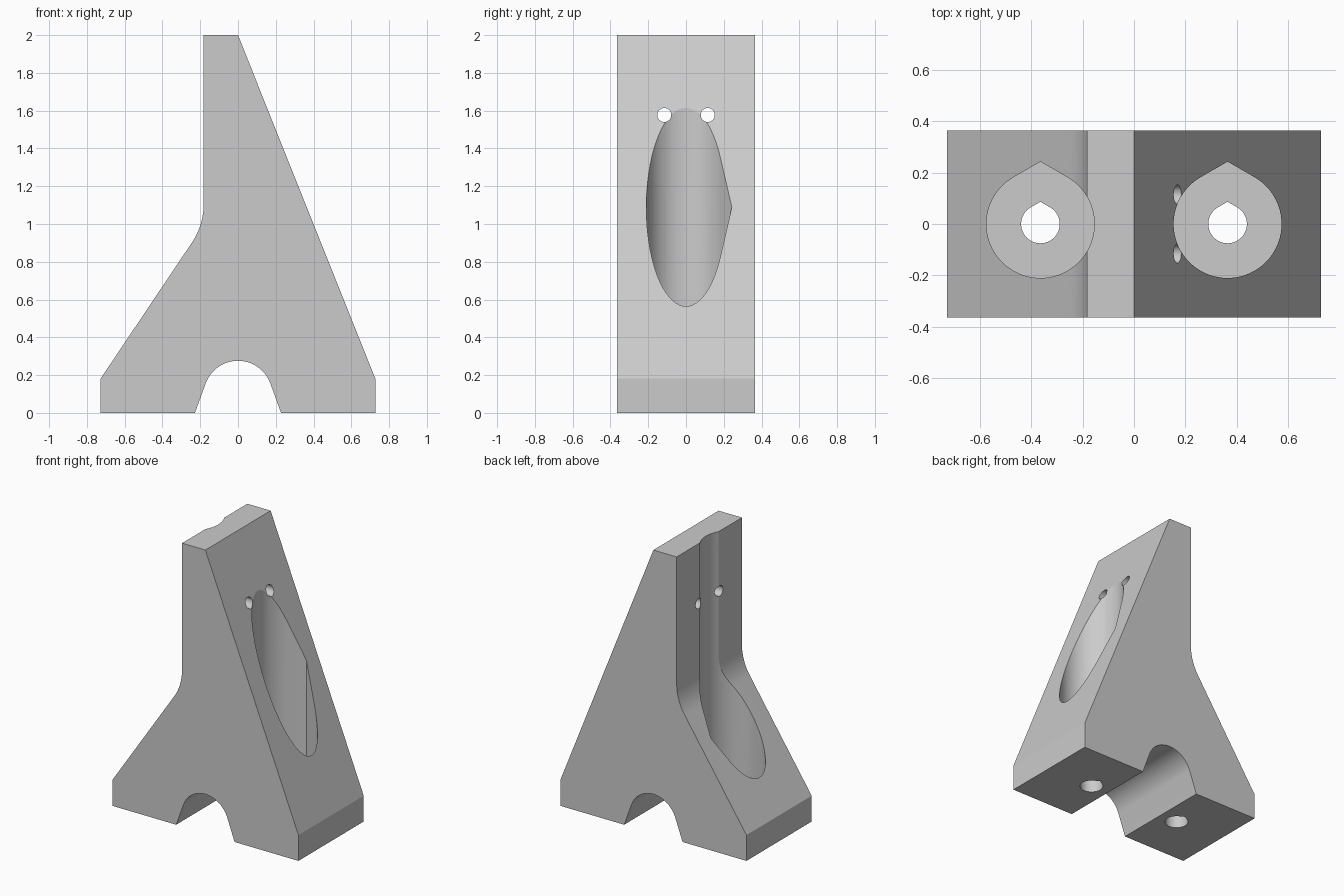
import bpy, bmesh, math
from mathutils import Vector

old = bpy.data.objects.get("Cube")
if old:
    bpy.data.objects.remove(old, do_unlink=True)

grey = bpy.data.materials.new("light grey")
grey.use_nodes = True
colour = (0.6, 0.6, 0.6, 1)
grey.diffuse_color = colour
grey.node_tree.nodes["Principled BSDF"].inputs["Base Color"].default_value = colour


def prism(name, outline, offset):
    """Extrude a closed 3D outline along an offset vector."""
    bm = bmesh.new()
    face = bm.faces.new([bm.verts.new(p) for p in outline])
    ext = bmesh.ops.extrude_face_region(bm, geom=[face])
    verts = [g for g in ext["geom"] if isinstance(g, bmesh.types.BMVert)]
    bmesh.ops.translate(bm, verts=verts, vec=Vector(offset))
    bmesh.ops.recalc_face_normals(bm, faces=bm.faces)
    mesh = bpy.data.meshes.new(name)
    bm.to_mesh(mesh)
    bm.free()
    mesh.materials.append(grey)
    obj = bpy.data.objects.new(name, mesh)
    bpy.context.collection.objects.link(obj)
    return obj


def arc(cx, cy, r, start, end, steps):
    """Points on an arc, angles in degrees."""
    angles = [math.radians(start + (end - start) * i / steps) for i in range(steps + 1)]
    return [(cx + r * math.cos(a), cy + r * math.sin(a)) for a in angles]


def teardrop(name, x, r, bottom, top):
    """Vertical round cutter with a pointed back."""
    points = arc(x, 0, r, 120, 420, 60) + [(x, r / math.cos(math.radians(30)))]
    return prism(name, [(px, py, bottom) for px, py in points], (0, 0, top - bottom))


HALF_W, HALF_D, FOOT, WALL = 0.727, 0.364, 0.182, 0.182

# Side profile: arch, feet, straight slope, upright wall and filleted slope
arch = arc(0, 0.094, 0.182, 160, 20, 32)
lean = math.atan(1.49)
turn = math.pi / 2 - lean
radius = 0.364
corner_z = FOOT + (HALF_W - WALL) * 1.49
fillet_z = corner_z + radius * math.tan(turn / 2)
fillet = arc(-WALL - radius, fillet_z, radius, 0, -math.degrees(turn), 12)
profile = [(-HALF_W, 0), (-0.228, 0)] + arch + [
    (0.228, 0), (HALF_W, 0), (HALF_W, FOOT), (0, 2), (-WALL, 2)]
profile += fillet + [(-HALF_W, FOOT)]
body = prism("bracket_body", [(x, -HALF_D, z) for x, z in profile], (0, 2 * HALF_D, 0))

# Screw holes with deep head pockets in both feet
cutters = []
for side, x in (("right", -0.364), ("left", 0.364)):
    cutters.append(teardrop(side + "_head_pocket", x, 0.21, 0.27, 2.2))
    cutters.append(teardrop(side + "_screw_hole", x, 0.075, -0.1, 0.4))

# Pair of small holes across the upright wall
for side, y in (("front", -0.115), ("back", 0.115)):
    ring = arc(y, 1.577, 0.037, 0, 348.75, 31)
    cutters.append(prism(side + "_cross_hole", [(-0.6, py, pz) for py, pz in ring], (1.4, 0, 0)))

bpy.ops.object.select_all(action="DESELECT")
body.select_set(True)
bpy.context.view_layer.objects.active = body
for cutter in cutters:
    cut = body.modifiers.new(cutter.name, "BOOLEAN")
    cut.operation = "DIFFERENCE"
    cut.solver = "EXACT"
    cut.object = cutter
    bpy.ops.object.modifier_apply(modifier=cut.name)
    bpy.data.objects.remove(cutter, do_unlink=True)

bpy.ops.object.shade_smooth_by_angle(angle=math.radians(20))
